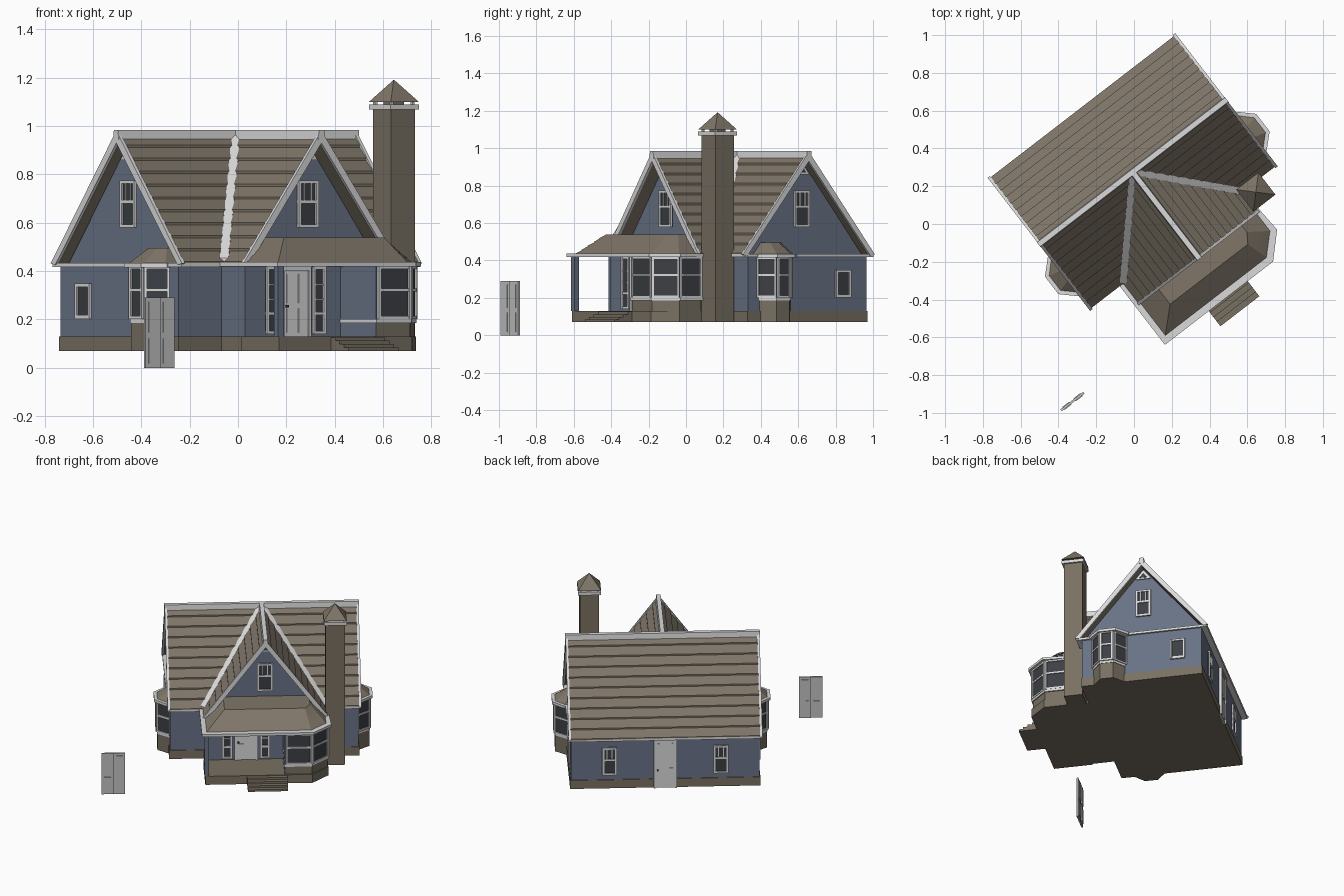
import bpy, bmesh, math
from mathutils import Matrix, Vector

if "Cube" in bpy.data.objects:
    bpy.data.objects.remove(bpy.data.objects["Cube"])

# House frame: a runs along the main ridge, b to the back; whole house is turned on the plot
M = Matrix.Translation((-0.007, 0.275, 0)) @ Matrix.Rotation(math.radians(37.6), 4, 'Z')
COLORS = [("slate_blue_siding", (0.14, 0.168, 0.235)), ("brown_shingle", (0.215, 0.182, 0.14)),
          ("white_trim", (0.70, 0.70, 0.71)), ("dark_glass", (0.045, 0.05, 0.058)),
          ("brown_stone", (0.19, 0.162, 0.122)), ("door_grey", (0.55, 0.55, 0.56))]
BLUE, ROOF, WHITE, GLASS, STONE, DOOR = range(6)
mats = []
for n, c in COLORS:
    m = bpy.data.materials.new(n)
    m.diffuse_color = (*c, 1)
    m.use_nodes = True
    m.node_tree.nodes["Principled BSDF"].inputs["Base Color"].default_value = m.diffuse_color
    mats.append(m)


class Part:
    """Collects solids and writes them as one named object."""
    def __init__(self, name):
        self.name, self.bm = name, bmesh.new()

    def loft(self, r0, r1, mat):
        v0 = [self.bm.verts.new(p) for p in r0]
        v1 = [self.bm.verts.new(p) for p in r1]
        n = len(v0)
        fs = [self.bm.faces.new(v0[::-1]), self.bm.faces.new(v1)]
        for i in range(n):
            j = (i + 1) % n
            fs.append(self.bm.faces.new((v0[i], v0[j], v1[j], v1[i])))
        for f in fs:
            f.material_index = mat

    def prism(self, pts, z0, z1, mat, top=None):
        self.loft([(x, y, z0) for x, y in pts], [(x, y, z1) for x, y in (top or pts)], mat)

    def box(self, a0, a1, b0, b1, z0, z1, mat):
        self.prism([(a0, b0), (a1, b0), (a1, b1), (a0, b1)], z0, z1, mat)

    def plate(self, a, b, ang, u0, u1, z0, z1, d0, d1, mat):
        """Box on a wall: u along the wall, d outward along angle ang."""
        n = Vector((math.cos(ang), math.sin(ang)))
        t = Vector((-n.y, n.x))
        o = Vector((a, b))
        self.prism([tuple(o + t * u + n * d) for u, d in ((u0, d0), (u0, d1), (u1, d1), (u1, d0))], z0, z1, mat)

    def done(self):
        bmesh.ops.recalc_face_normals(self.bm, faces=self.bm.faces)
        me = bpy.data.meshes.new(self.name)
        self.bm.to_mesh(me)
        self.bm.free()
        for m in mats:
            me.materials.append(m)
        ob = bpy.data.objects.new(self.name, me)
        bpy.context.collection.objects.link(ob)
        ob.matrix_world = M


def window(p, a, b, ang, w, z0, z1, rail=0.5, bars=0, f=0.013):
    h = w / 2
    p.plate(a, b, ang, -h, h, z0, z1, -0.004, 0.004, GLASS)
    for u0, u1 in ((-h, -h + f), (h - f, h)):
        p.plate(a, b, ang, u0, u1, z0, z1, -0.004, 0.012, WHITE)
    zm = z0 + (z1 - z0) * rail
    for q0, q1 in ((z0, z0 + f), (z1 - f, z1), (zm - f / 2, zm + f / 2)):
        p.plate(a, b, ang, -h, h, q0, q1, -0.004, 0.011, WHITE)
    for i in range(bars):
        u = -h + w * (i + 1) / (bars + 1)
        p.plate(a, b, ang, u - 0.003, u + 0.003, zm, z1, -0.004, 0.009, WHITE)


def door(p, a, b, ang, w, z0, z1, mat, leaves=1, rows=((0.06, 0.42), (0.5, 0.94))):
    p.plate(a, b, ang, -w / 2, w / 2, z0, z1, -0.005, 0.006, mat)
    lw = w / leaves
    for k in range(leaves):
        for c in range(3 - leaves):
            cw = lw / (3 - leaves)
            u = -w / 2 + k * lw + c * cw
            for r0, r1 in rows:
                h = z1 - z0
                p.plate(a, b, ang, u + cw * .2, u + cw * .8, z0 + h * r0, z0 + h * r1, 0, 0.010, mat)


def gable_roof(p, half, e0, e1, across):
    """Stepped shingle slopes; across=True turns the ridge along b."""
    put = (lambda s, e, z: (s, e, z)) if across else (lambda s, e, z: (e, s, z))
    zr, ze, n = 0.965, 0.43, 10
    for s in (-1, 1):
        prof = [(0, zr)]
        for i in range(n):
            t = (i + 1) / n
            z = zr + (ze - zr) * t
            prof += [(s * half * t, z + 0.010), (s * half * t, z)]
        prof += [(s * (half - 0.02), ze), (0, zr - 0.027)]
        p.loft([put(x, e0, z) for x, z in prof], [put(x, e1, z) for x, z in prof], ROOF)
    # ridge cap
    cap = [(-0.018, 0.945), (0.018, 0.945), (0.014, 0.985), (-0.014, 0.985)]
    p.loft([put(x, e0 - 0.006, z) for x, z in cap], [put(x, e1 + 0.006, z) for x, z in cap], WHITE)


def rake(p, half, e, across, inner):
    """White boards along a gable end and small triangle under the peak."""
    put = (lambda s, q, z: (s, q, z)) if across else (lambda s, q, z: (q, s, z))
    d = 0.012 if e > 0 else -0.012
    for s in (-1, 1):
        prof = [(0, 0.982), (s * (half + 0.008), 0.432), (s * (half - 0.022), 0.425), (0, 0.93)]
        p.loft([put(x, e - d, z) for x, z in prof], [put(x, e + d / 3, z) for x, z in prof], WHITE)
    for tri, off, m in (([(-.05, .86), (.05, .86), (0, .925)], 0.6, WHITE), ([(-.026, .87), (.026, .87), (0, .904)], 0.8, GLASS)):
        p.loft([put(x, inner, z) for x, z in tri], [put(x, inner + d * off, z) for x, z in tri], m)


# Foundation, floor of the porch and steps
bay_pts = [(0.12, -0.55), (0.12, -0.80), (0.29, -0.80), (0.395, -0.695), (0.395, -0.55)]
p = Part("foundation")
p.box(-0.615, 0.615, -0.405, 0.405, 0.07, 0.13, STONE)
p.box(-0.39, 0.39, -0.565, -0.40, 0.07, 0.13, STONE)
p.prism([(-0.40, -0.55), (-0.40, -0.81), (0.293, -0.81), (0.40, -0.70), (0.40, -0.55)], 0.07, 0.13, STONE)
p.done()
p = Part("porch_steps")
for i in range(4):
    p.box(-0.13, 0.13, -0.93 + i * 0.03, -0.80, 0.07, 0.084 + i * 0.014, STONE)
p.done()

# Walls
p = Part("walls")
p.box(-0.61, 0.61, -0.40, 0.40, 0.13, 0.42, BLUE)
p.box(-0.385, 0.385, -0.56, -0.39, 0.13, 0.42, BLUE)
for sgn in (-1, 1):
    p.loft([(0, -0.41, 0.43), (0, 0.41, 0.43), (0, 0, 0.935)],
           [(sgn * 0.56, -0.41, 0.43), (sgn * 0.56, 0.41, 0.43), (sgn * 0.56, 0, 0.935)], BLUE)
p.loft([(-0.375, -0.3, 0.43), (0.375, -0.3, 0.43), (0, -0.3, 0.935)],
       [(-0.375, -0.48, 0.43), (0.375, -0.48, 0.43), (0, -0.48, 0.935)], BLUE)
p.done()
p = Part("porch_post")
p.box(-0.405, -0.375, -0.81, -0.78, 0.13, 0.42, BLUE)
p.done()

# White eave boards around the house and porch
p = Part("eaves")
p.box(-0.623, 0.623, -0.437, 0.437, 0.418, 0.434, WHITE)
p.box(-0.40, 0.40, -0.574, -0.42, 0.418, 0.434, WHITE)
p.prism([(-0.423, -0.43), (-0.423, -0.829), (0.30, -0.829), (0.42, -0.708), (0.41, -0.56), (0.40, -0.43)],
        0.419, 0.437, WHITE)
p.done()

# Roofs
p = Part("main_roof")
gable_roof(p, 0.437, -0.623, 0.623, False)
for e in (-1, 1):
    rake(p, 0.437, e * 0.623, False, e * 0.56)
p.done()
p = Part("front_gable_roof")
gable_roof(p, 0.40, -0.574, 0.0, True)
rake(p, 0.40, -0.574, True, -0.48)
for s in (-1, 1):  # valley strips
    r = [Vector((0, 0, 0.958)), Vector((s * 0.40, -0.437, 0.428))]
    sec = [Vector(q) for q in ((-0.017, -0.017 * s, 0), (0.017, 0.017 * s, 0), (0.013, 0.013 * s, 0.026), (-0.013, -0.013 * s, 0.026))]
    p.loft([r[0] + q for q in sec], [r[1] + q for q in sec], WHITE)
p.done()
p = Part("porch_roof")
low = [(-0.39, -0.45), (-0.39, -0.79), (0.285, -0.79), (0.385, -0.69), (0.385, -0.45)]
top = [(-0.27, -0.45), (-0.27, -0.675), (0.25, -0.675), (0.285, -0.62), (0.285, -0.45)]
mix = lambda t: [(x + (X - x) * t, y + (Y - y) * t) for (x, y), (X, Y) in zip(low, top)]
for i in range(5):
    p.prism(mix(i / 5 - 0.04), 0.434 + i * 0.0212, 0.434 + (i + 1) * 0.0212, ROOF, mix((i + 1) / 5))
p.done()

# Bay windows: porch corner and one on each gable end
def bay(name, pts, faces):
    p = Part(name)
    p.prism(pts, 0.07, 0.19, STONE)
    p.prism(pts, 0.19, 0.42, WHITE)
    c = Vector((sum(x for x, y in pts) / len(pts), sum(y for x, y in pts) / len(pts)))
    p.prism([tuple(c + (Vector(q) - c) * 1.07) for q in pts], 0.186, 0.202, WHITE)
    for i in faces:
        q0, q1 = Vector(pts[i]), Vector(pts[i + 1])
        mid = (q0 + q1) / 2
        d = (q1 - q0).normalized()
        n = Vector((d.y, -d.x))
        if n.dot(mid - c) < 0:
            n = -n
        window(p, mid.x, mid.y, math.atan2(n.y, n.x), (q1 - q0).length, 0.202, 0.42, 0.55, 0, 0.012)
    return p

p = bay("porch_bay", bay_pts, (1, 2, 3))
p.plate(0.12, -0.675, math.pi, -0.125, 0.125, 0.13, 0.42, 0, 0.006, BLUE)
p.done()
for s, nm in ((-1, "left_bay"), (1, "right_bay")):
    p = bay(nm, [(s * 0.60, -0.105), (s * 0.685, -0.175), (s * 0.685, -0.263), (s * 0.60, -0.33)], (0, 1, 2))
    p.prism([(s * 0.56, -0.08), (s * 0.633, -0.085), (s * 0.706, -0.155), (s * 0.706, -0.272), (s * 0.628, -0.346),
             (s * 0.56, -0.346)], 0.415, 0.434, WHITE)
    p.prism([(s * 0.55, -0.105), (s * 0.625, -0.105), (s * 0.685, -0.165), (s * 0.685, -0.263), (s * 0.62, -0.325), (s * 0.55, -0.325)],
            0.434, 0.495, ROOF, [(s * 0.55, -0.15), (s * 0.575, -0.15), (s * 0.60, -0.185), (s * 0.60, -0.24),
                                 (s * 0.575, -0.275), (s * 0.55, -0.275)])
    p.done()

# Windows and doors in the walls
p = Part("wall_windows")
BACK, FRONT = math.pi / 2, -math.pi / 2
for s in (-1, 1):
    ang = 0 if s > 0 else math.pi
    window(p, s * 0.56, 0, ang, 0.10, 0.58, 0.775, 0.55, 2)
    window(p, s * 0.61, 0.24, ang, 0.10, 0.205, 0.348, 0.02, 0)
    window(p, s * 0.36, 0.40, BACK, 0.095, 0.165, 0.36, 0.55, 2)
    window(p, -0.125 + s * 0.122, -0.56, FRONT, 0.066, 0.14, 0.42, 0.3, 0)
    for z in (0.28, 0.34):
        p.plate(-0.125 + s * 0.122, -0.56, FRONT, -0.03, 0.03, z, z + 0.006, 0, 0.009, WHITE)
window(p, 0, -0.48, FRONT, 0.105, 0.58, 0.775, 0.55, 2)
p.done()
p = Part("house_doors")
for a, b, ang, z0 in ((-0.125, -0.56, FRONT, 0.13), (0, 0.405, BACK, 0.07)):
    door(p, a, b, ang, 0.125, z0, 0.405, WHITE)
    for u in (-0.075, 0.063):
        p.plate(a, b, ang, u, u + 0.012, z0, 0.418, -0.005, 0.014, WHITE)
    p.plate(a, b, ang, -0.075, 0.075, 0.403, 0.418, -0.005, 0.014, WHITE)
    p.plate(a, b, ang, -0.055, -0.045, z0 + 0.12, z0 + 0.13, 0, 0.018, GLASS)
p.done()

# Separate pair of doors standing in the yard
p = Part("loose_double_door")
for ang in (BACK, FRONT):
    door(p, -0.994, -0.768, ang, 0.152, 0.0, 0.29, DOOR, 2)
    p.plate(-0.994, -0.768, ang, -0.001, 0.001, 0, 0.29, 0, 0.0065, GLASS)
p.done()

# Chimney with white cap and small pyramid roof
p = Part("chimney")
ca, cb = 0.452, -0.482
sq = lambda r: [(ca - r, cb - r), (ca + r, cb - r), (ca + r, cb + r), (ca - r, cb + r)]
p.prism(sq(0.062), 0.07, 1.07, STONE)
p.prism(sq(0.074), 1.068, 1.09, WHITE)
p.prism(sq(0.03), 1.085, 1.10, STONE)
for x, y in sq(0.055):
    p.box(x - 0.006, x + 0.006, y - 0.006, y + 0.006, 1.085, 1.102, WHITE)
p.prism(sq(0.074), 1.10, 1.19, ROOF, sq(0.002))
p.done()
